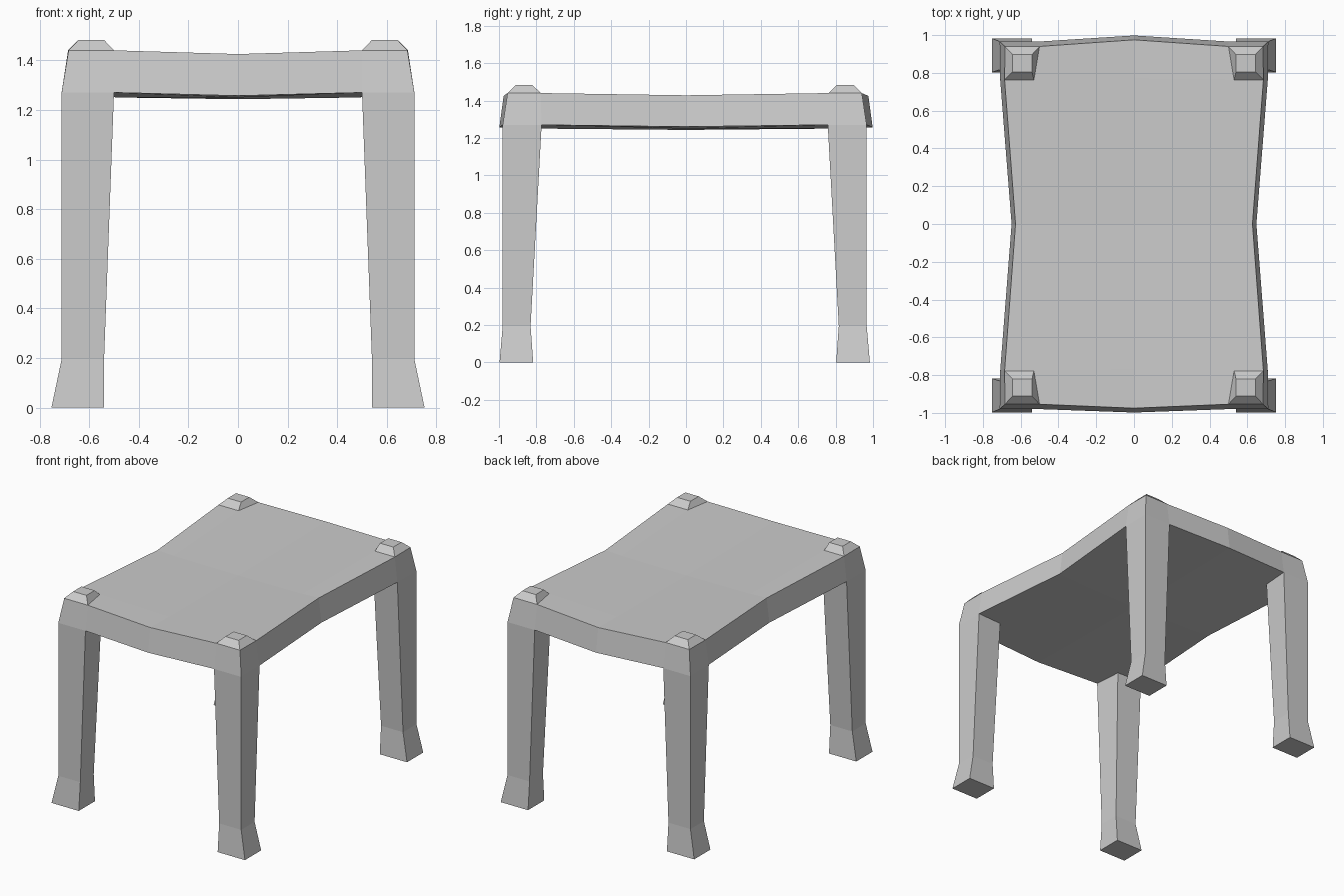
import bpy, bmesh

if "Cube" in bpy.data.objects:
    bpy.data.objects.remove(bpy.data.objects["Cube"])

Y_SHIFT = -0.007  # the legs sit slightly towards the front

# One quarter of the seat as 3 x 3 points, indexed [x][y]
TOP = [[(0, 0, 1.42), (0, .77, 1.423), (0, .975, 1.425)],
       [(.5, 0, 1.423), (.53, .77, 1.44), (.5, .947, 1.44)],
       [(.627, 0, 1.428), (.685, .77, 1.44), (.683, .947, 1.44)]]
BOTTOM = [[(0, 0, 1.243), (0, .77, 1.25), (0, .998, 1.257)],
          [(.48, 0, 1.25), (.515, .775, 1.27), (.5, .973, 1.27)],
          [(.648, 0, 1.26), (.708, .765, 1.27), (.711, .973, 1.27)]]


def make(name, quads):
    """Build a flat-shaded object from quads and weld the shared points."""
    bm = bmesh.new()
    for q in quads:
        bm.faces.new([bm.verts.new(p) for p in q])
    bmesh.ops.remove_doubles(bm, verts=bm.verts, dist=1e-4)
    mesh = bpy.data.meshes.new(name)
    bm.to_mesh(mesh)
    bm.free()
    bpy.context.collection.objects.link(bpy.data.objects.new(name, mesh))


def mirrored(quads, sx, sy):
    """Move a quarter's quads to the chosen corner, keeping faces outward."""
    out = []
    for q in quads:
        pts = [(sx * x, sy * y + (Y_SHIFT if x > .4 and y > .4 else 0), z)
               for x, y, z in q]
        out.append(pts if sx * sy > 0 else pts[::-1])
    return out


def rect(x0, x1, y0, y1, z):
    return [(x0, y0, z), (x1, y0, z), (x1, y1, z), (x0, y1, z)]


def corner(grid):
    return [grid[1][1], grid[2][1], grid[2][2], grid[1][2]]


def skin(rings):
    """Side quads between rings listed from bottom to top."""
    return [(lo[k], lo[(k + 1) % 4], up[(k + 1) % 4], up[k])
            for lo, up in zip(rings, rings[1:]) for k in range(4)]


# Seat slab, open at the corners where legs and knobs continue it
slab = []
for i in range(2):
    for j in range(2):
        if (i, j) != (1, 1):
            for grid, step in ((TOP, 1), (BOTTOM, -1)):
                slab.append([grid[i][j], grid[i + 1][j],
                             grid[i + 1][j + 1], grid[i][j + 1]][::step])
for k in range(2):
    slab.append([BOTTOM[2][k], BOTTOM[2][k + 1], TOP[2][k + 1], TOP[2][k]])
    slab.append([BOTTOM[k + 1][2], BOTTOM[k][2], TOP[k][2], TOP[k + 1][2]])

# Tapered leg with flared foot
foot = rect(.54, .752, .81, .99, 0)
ankle = rect(.54, .711, .824, .973, .195)
leg = skin([foot, ankle, corner(BOTTOM)]) + [foot[::-1]]

# Raised corner knob
cap = rect(.54, .643, .813, .904, 1.482)
knob = skin([corner(TOP), cap]) + [cap]

seat = []
for sy, end in ((-1, "front"), (1, "back")):
    for sx, side in ((-1, "left"), (1, "right")):
        seat += mirrored(slab, sx, sy)
        make(f"{end}_{side}_leg", mirrored(leg, sx, sy))
        make(f"{end}_{side}_knob", mirrored(knob, sx, sy))
make("seat", seat)
